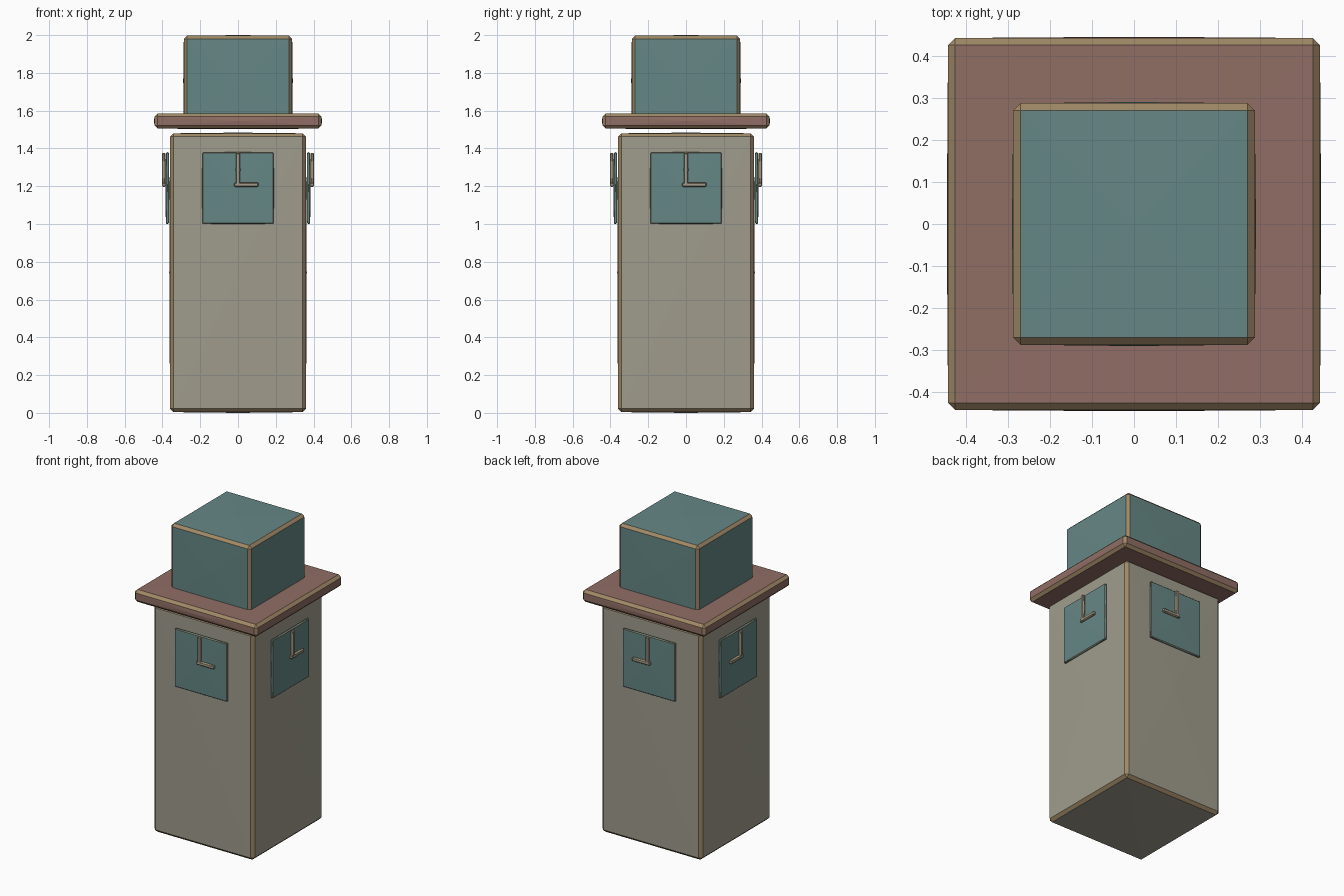
import bpy, bmesh
from mathutils import Vector

if "Cube" in bpy.data.objects:
    bpy.data.objects.remove(bpy.data.objects["Cube"])


def material(name, rgb):
    # sRGB 0-255 to linear
    lin = [((c / 255 + 0.055) / 1.055) ** 2.4 for c in rgb]
    m = bpy.data.materials.new(name)
    m.diffuse_color = (*lin, 1)
    m.use_nodes = True
    m.node_tree.nodes["Principled BSDF"].inputs["Base Color"].default_value = m.diffuse_color
    return m


STONE = material("grey stone", (160, 156, 141))
TAN = material("tan edging", (160, 136, 102))
RED = material("dusty red", (144, 110, 101))
TEAL = material("muted teal", (101, 135, 133))


def block(name, lo, hi, mat, bevel, puff):
    """Chamfered box with tan edges and very slightly raised face centres."""
    lo, hi = Vector(lo), Vector(hi)
    mid, size = (lo + hi) / 2, hi - lo
    bm = bmesh.new()
    bmesh.ops.create_cube(bm, size=1)
    for v in bm.verts:
        v.co = Vector([v.co[i] * size[i] + mid[i] for i in range(3)])
    bmesh.ops.bevel(bm, geom=bm.edges[:], offset=bevel, segments=1,
                    affect='EDGES', profile=0.5)
    bm.normal_update()
    flat = [f for f in bm.faces if max(abs(c) for c in f.normal) > 0.99]
    bmesh.ops.poke(bm, faces=flat, offset=puff)
    bm.normal_update()
    for f in bm.faces:
        f.material_index = 0 if max(abs(c) for c in f.normal) > 0.85 else 1
    me = bpy.data.meshes.new(name)
    bm.to_mesh(me)
    bm.free()
    me.materials.append(mat)
    me.materials.append(TAN)
    ob = bpy.data.objects.new(name, me)
    bpy.context.collection.objects.link(ob)
    return ob


# Tower, overhanging ledge and top block
block("tower_body", (-0.36, -0.36, 0.004), (0.36, 0.36, 1.48), STONE, 0.018, 0.004)
block("roof_ledge", (-0.442, -0.442, 1.505), (0.442, 0.442, 1.585), RED, 0.017, 0.003)
block("top_block", (-0.287, -0.287, 1.52), (0.287, 0.287, 1.997), TEAL, 0.017, 0.003)


def on_side(name, axis, sign, u0, u1, z0, z1, d0, d1, mat, bevel, puff):
    """Block on one tower face: u runs along the face, d is distance outward."""
    a, b = sorted((sign * d0, sign * d1))
    if axis == 'y':
        block(name, (u0, a, z0), (u1, b, z1), mat, bevel, puff)
    else:
        block(name, (a, u0, z0), (b, u1, z1), mat, bevel, puff)


# Clock face and two hands on every side
for side, axis, sign in (("front", 'y', -1), ("back", 'y', 1),
                         ("right", 'x', 1), ("left", 'x', -1)):
    on_side(side + "_clock_face", axis, sign, -0.188, 0.188, 1.002, 1.378,
            0.366, 0.382, TEAL, 0.003, 0.003)
    on_side(side + "_minute_hand", axis, sign, -0.011, 0.011, 1.2, 1.375,
            0.384, 0.402, STONE, 0.004, 0.001)
    on_side(side + "_hour_hand", axis, sign, -0.02, 0.108, 1.197, 1.219,
            0.384, 0.402, STONE, 0.004, 0.001)
